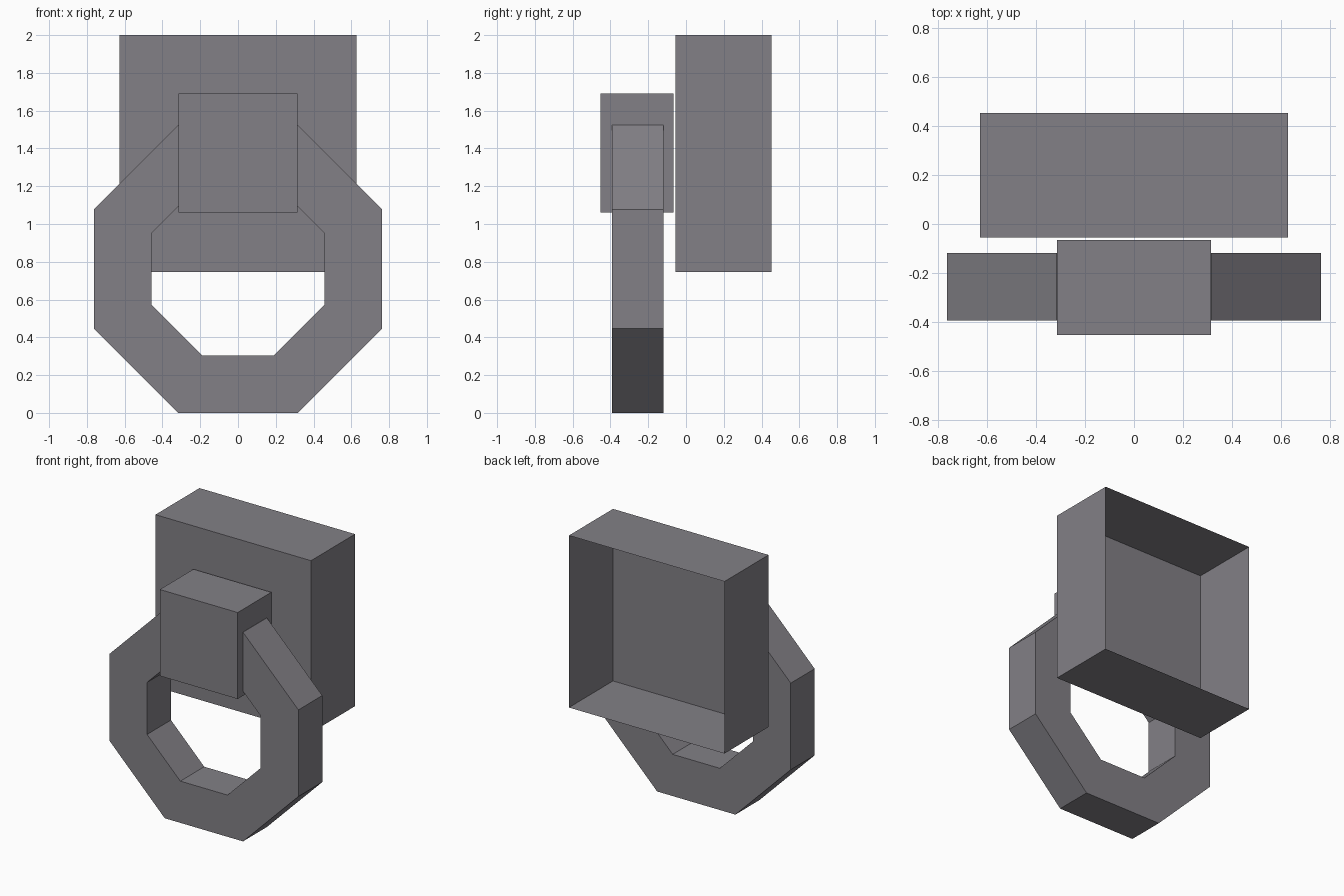
import bpy, bmesh, math

if "Cube" in bpy.data.objects:
    bpy.data.objects.remove(bpy.data.objects["Cube"])

# Single dark grey metal
metal = bpy.data.materials.new("dark grey metal")
metal.diffuse_color = (0.225, 0.217, 0.24, 1)
metal.use_nodes = True
metal.node_tree.nodes["Principled BSDF"].inputs["Base Color"].default_value = metal.diffuse_color


def finish(name, bm):
    mesh = bpy.data.meshes.new(name)
    bm.to_mesh(mesh)
    bm.free()
    mesh.materials.append(metal)
    obj = bpy.data.objects.new(name, mesh)
    bpy.context.collection.objects.link(obj)
    return obj


def open_back_box(name, half_x, y0, y1, z0, z1):
    """Thin-walled box without its rear (+y) face."""
    bm = bmesh.new()
    bmesh.ops.create_cube(bm, size=1)
    for v in bm.verts:
        v.co = (half_x if v.co.x > 0 else -half_x,
                y1 if v.co.y > 0 else y0,
                z1 if v.co.z > 0 else z0)
    bm.normal_update()
    rear = [f for f in bm.faces if f.normal.y > 0.9]
    bmesh.ops.delete(bm, geom=rear, context='FACES_ONLY')
    return finish(name, bm)


def octagon_ring(name, outer, inner, y0, y1, cz):
    """Eight-sided ring; outer and inner are flat-to-centre distances."""
    bm = bmesh.new()
    loops = []
    for apothem, y in ((outer, y0), (outer, y1), (inner, y1), (inner, y0)):
        r = apothem / math.cos(math.pi / 8)
        angles = [math.pi / 8 + i * math.pi / 4 for i in range(8)]
        loops.append([bm.verts.new((r * math.cos(a), y, cz + r * math.sin(a)))
                      for a in angles])
    for k in range(4):
        a, b = loops[k], loops[(k + 1) % 4]
        for i in range(8):
            j = (i + 1) % 8
            bm.faces.new((a[i], a[j], b[j], b[i]))
    bmesh.ops.recalc_face_normals(bm, faces=bm.faces)
    return finish(name, bm)


# Back plate, ring holder and hanging ring
open_back_box("back_plate", 0.627, -0.055, 0.452, 0.746, 2.0)
open_back_box("ring_holder", 0.314, -0.452, -0.065, 1.06, 1.69)
octagon_ring("pull_ring", 0.762, 0.458, -0.393, -0.118, 0.762)
